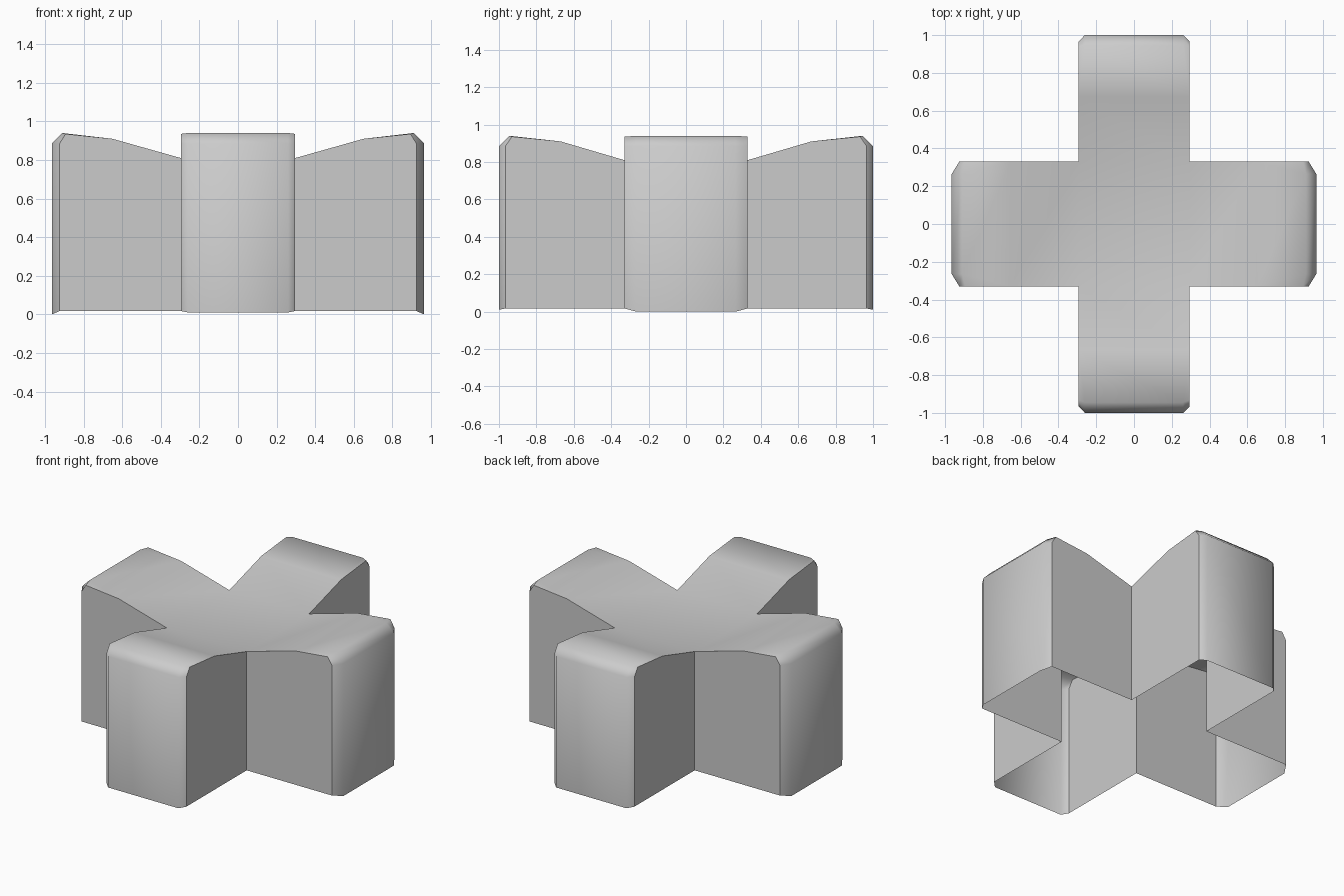
import bpy, bmesh

if "Cube" in bpy.data.objects:
    bpy.data.objects.remove(bpy.data.objects["Cube"])

HX, HY = 0.295, 0.33      # half widths of the y arms and the x arms
CORNER_Z, BASE_Z = 0.81, 0.017

bm = bmesh.new()


def face(points, turn, smooth):
    """Add a face in arm space (along, across, up), turned by quarter turns."""
    verts = []
    for t, s, z in points:
        for _ in range(turn):
            t, s = -s, t
        verts.append(bm.verts.new((t, s, z)))
    bm.faces.new(verts).smooth = smooth


def arm(turn, root, w, mid, rim, end, cut_w, cut_t, end_z):
    """One arm of the open shell: top, rounded end and two flat sides."""
    i = w - cut_w
    # columns across the end: rim, shoulder, bottom
    def column(s, inset, z):
        return [(rim - inset * 0.4, s, 0.94 - inset * 0.12),
                (end - inset, s, 0.885), (end - inset, s, z)]
    cols = [column(-w, cut_t, BASE_Z), column(-i, 0, end_z),
            column(i, 0, end_z), column(w, cut_t, BASE_Z)]
    # top strip
    a, b = (root, -w, CORNER_Z), (root, w, CORNER_Z)
    c, d = (mid, w, 0.91), (mid, -w, 0.91)
    face([a, d, c, b], turn, True)
    face([d, cols[0][0], cols[1][0]], turn, True)
    face([d, cols[1][0], cols[2][0], c], turn, True)
    face([c, cols[2][0], cols[3][0]], turn, True)
    # end wall with bevelled corners
    for p, q in zip(cols, cols[1:]):
        for r in range(2):
            face([p[r], p[r + 1], q[r + 1], q[r]], turn, True)
    # flat sides
    face([a, (root, -w, BASE_Z), *reversed(cols[0]), d], turn, False)
    face([b, c, *cols[3], (root, w, BASE_Z)], turn, False)


for k in (0, 2):
    arm(k, HX, HY, 0.65, 0.91, 0.965, 0.065, 0.04, 0.0)
    arm(k + 1, HY, HX, 0.67, 0.945, 1.0, 0.035, 0.035, 0.01)

# centre of the top
face([(-HX, -HY, CORNER_Z), (HX, -HY, CORNER_Z),
      (HX, HY, CORNER_Z), (-HX, HY, CORNER_Z)], 0, True)

bmesh.ops.remove_doubles(bm, verts=bm.verts, dist=0.0005)
bmesh.ops.recalc_face_normals(bm, faces=bm.faces)
top = max(bm.faces, key=lambda f: abs(f.normal.z) - f.calc_center_median().xy.length)
if top.normal.z < 0:
    bmesh.ops.reverse_faces(bm, faces=bm.faces)

mesh = bpy.data.meshes.new("cross_shell")
bm.to_mesh(mesh)
bm.free()
bpy.context.collection.objects.link(bpy.data.objects.new("cross_shell", mesh))
